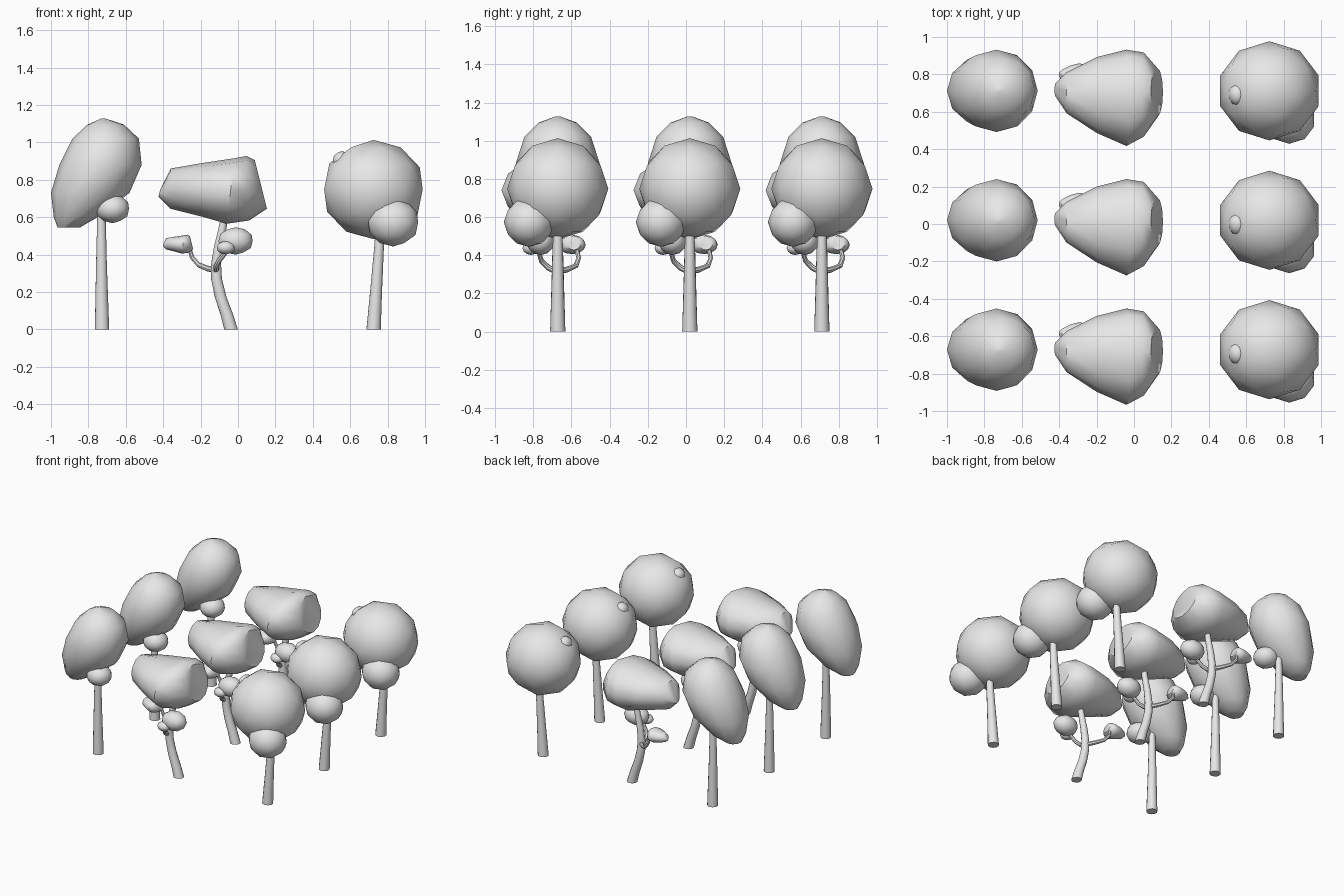
import bpy, bmesh, math
from mathutils import Vector

cube = bpy.data.objects.get("Cube")
if cube:
    bpy.data.objects.remove(cube, do_unlink=True)

ROW_GAP = 0.692
ROW_MID = 0.02          # y of the middle row; parts are built around y = 0

grey = bpy.data.materials.new("plain_grey")
grey.use_nodes = True
grey.diffuse_color = (0.8, 0.8, 0.8, 1)
grey.node_tree.nodes["Principled BSDF"].inputs["Base Color"].default_value = (0.8, 0.8, 0.8, 1)


def finish(name, bm):
    """Turn a bmesh into a smooth shaded object and repeat it in three rows."""
    bmesh.ops.recalc_face_normals(bm, faces=bm.faces)
    mesh = bpy.data.meshes.new(name)
    bm.to_mesh(mesh)
    bm.free()
    mesh.materials.append(grey)
    obj = bpy.data.objects.new(name + "_middle", mesh)
    bpy.context.collection.objects.link(obj)
    bpy.ops.object.select_all(action='DESELECT')
    obj.select_set(True)
    bpy.context.view_layer.objects.active = obj
    bpy.ops.object.shade_smooth_by_angle(angle=math.radians(42))
    obj.location.y = ROW_MID
    for row, step in (("front", -1), ("back", 1)):
        twin = bpy.data.objects.new(f"{name}_{row}", mesh)
        twin.location.y = ROW_MID + step * ROW_GAP
        bpy.context.collection.objects.link(twin)


def loft(rings, sides):
    """Skin elliptical rings given as (centre, half axis, half axis)."""
    bm = bmesh.new()
    loops = []
    for c, u, v in rings:
        angles = [math.tau * i / sides for i in range(sides)]
        loops.append([bm.verts.new(Vector(c) + Vector(u) * math.cos(a) + Vector(v) * math.sin(a))
                      for a in angles])
    for lo, hi in zip(loops, loops[1:]):
        for i in range(sides):
            j = (i + 1) % sides
            bm.faces.new((lo[i], lo[j], hi[j], hi[i]))
    bm.faces.new(loops[0])
    bm.faces.new(loops[-1])
    return bm


def tube(name, path, r0, r1, sides=10, level=False):
    """Tapered limb along a path; level keeps its rings horizontal."""
    pts = [Vector(p) for p in path]
    rings = []
    for i, p in enumerate(pts):
        t = pts[min(i + 1, len(pts) - 1)] - pts[max(i - 1, 0)]
        t = Vector((0, 0, 1)) if level else t.normalized()
        u = t.cross(Vector((0.3, 1, 0.1))).normalized()
        r = r0 + (r1 - r0) * i / (len(pts) - 1)
        rings.append((p, u * r, t.cross(u) * r))
    finish(name, loft(rings, sides))


def ball(name, centre, radii):
    """Faceted round clump of leaves."""
    bm = bmesh.new()
    bmesh.ops.create_icosphere(bm, subdivisions=2, radius=1)
    bmesh.ops.scale(bm, vec=radii, verts=bm.verts)
    bmesh.ops.translate(bm, vec=centre, verts=bm.verts)
    finish(name, bm)


# Tall tree: straight trunk, leaning egg crown cut off at its lower end
tube("tall_trunk", [(-0.727, 0, 0), (-0.73, 0, 0.35), (-0.73, 0, 0.75)], 0.04, 0.02, level=True)
sections = [  # height, left x, right x, half depth
    (0.545, -0.965, -0.845, 0.06), (0.6, -0.985, -0.75, 0.125),
    (0.73, -1.0, -0.58, 0.19), (0.88, -0.955, -0.515, 0.22),
    (1.02, -0.885, -0.53, 0.175), (1.095, -0.805, -0.61, 0.1), (1.128, -0.73, -0.71, 0.01)]
finish("tall_crown", loft([((((a + b) / 2), 0, z), ((b - a) / 2, 0, 0), (0, d, 0))
                           for z, a, b, d in sections], 12))
ball("tall_lower_clump", (-0.67, -0.07, 0.645), (0.092, 0.092, 0.077))

# Bent tree: curved trunk with two side branches
tube("bent_trunk", [(-0.037, 0, 0), (-0.06, 0, 0.08), (-0.092, 0, 0.17), (-0.115, 0, 0.27),
                    (-0.117, 0, 0.35), (-0.105, 0, 0.44), (-0.085, 0, 0.53), (-0.065, 0, 0.64)],
     0.038, 0.02, level=True)
tube("bent_right_branch", [(-0.115, 0, 0.315), (-0.16, 0.05, 0.325), (-0.21, 0.095, 0.345),
                           (-0.245, 0.11, 0.385), (-0.265, 0.095, 0.45)], 0.017, 0.011, 8)
tube("bent_left_branch", [(-0.118, 0, 0.31), (-0.118, -0.05, 0.335), (-0.1, -0.085, 0.37),
                          (-0.06, -0.1, 0.42), (-0.02, -0.1, 0.47)], 0.017, 0.011, 8)


def wedge(name, origin=(0, 0, 0), size=1):
    """Wedge crown lofted sideways, ending in a slanted flat face."""
    stations = [  # bottom x, top x, bottom z, top z, near y, far y
        (-0.425, -0.415, 0.71, 0.75, -0.03, 0.04), (-0.36, -0.36, 0.645, 0.86, -0.12, 0.1),
        (-0.2, -0.2, 0.605, 0.888, -0.225, 0.18), (-0.06, -0.02, 0.565, 0.915, -0.295, 0.22),
        (0.06, 0.045, 0.582, 0.927, -0.245, 0.205), (0.155, 0.09, 0.645, 0.905, -0.14, 0.125)]
    rings = [(((a + b) / 2, (n + f) / 2, (lo + hi) / 2),
              (0, (f - n) / 2, 0), ((b - a) / 2, 0, (hi - lo) / 2))
             for a, b, lo, hi, n, f in stations]
    bm = loft(rings, 12)
    for v in bm.verts:
        v.co = v.co * size + Vector(origin)
    finish(name, bm)


wedge("bent_crown")
wedge("bent_right_clump", (-0.283, 0.085, 0.247), 0.28)
ball("bent_left_clump", (-0.013, -0.09, 0.473), (0.096, 0.075, 0.073))
ball("bent_front_clump", (-0.065, -0.14, 0.437), (0.05, 0.045, 0.036))

# Round tree: slightly leaning trunk, ball crown with two clumps
tube("round_trunk", [(0.725, 0, 0), (0.738, 0, 0.2), (0.755, 0, 0.45), (0.76, 0, 0.65)],
     0.04, 0.02, level=True)
ball("round_crown", (0.724, 0, 0.748), (0.277, 0.265, 0.265))
ball("round_lower_clump", (0.83, -0.15, 0.573), (0.14, 0.133, 0.13))
ball("round_top_clump", (0.555, -0.02, 0.9), (0.05, 0.06, 0.053))
